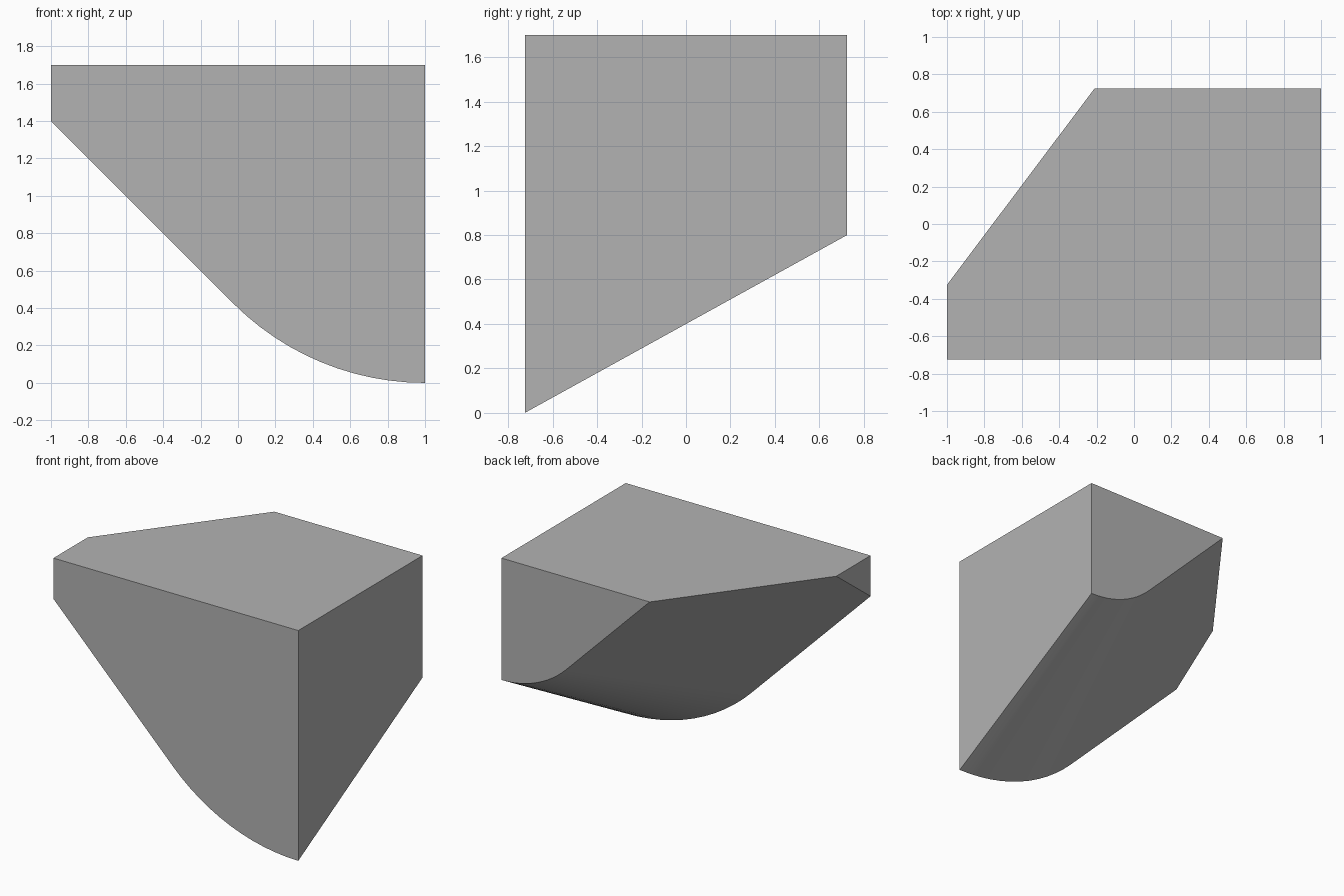
import bpy
import bmesh
import math

if "Cube" in bpy.data.objects:
    bpy.data.objects.remove(bpy.data.objects["Cube"])

HALF_DEPTH = 0.725
TOP = 1.70
STEPS = 12

grey = bpy.data.materials.new("neutral grey")
grey.diffuse_color = (0.448, 0.448, 0.448, 1)
grey.use_nodes = True
grey.node_tree.nodes["Principled BSDF"].inputs["Base Color"].default_value = grey.diffuse_color


def section(y, base, radius, height=3.0):
    """Rounded underside running into a 45 degree slope, closed by a tall block."""
    pts = [(1, y, height)]
    for i in range(STEPS + 1):
        a = math.radians(45) * i / STEPS
        pts.append((1 - radius * math.sin(a), y, base + radius * (1 - math.cos(a))))
    x, _, z = pts[-1]
    pts.append((-1, y, z + x + 1))
    pts.append((-1, y, height))
    return pts


# Loft between the large front section and the raised, tighter back section
bm = bmesh.new()
front = [bm.verts.new(p) for p in section(-HALF_DEPTH, 0.0, 1.45)]
back = [bm.verts.new(p) for p in section(HALF_DEPTH, 0.8, 0.75)]
n = len(front)
for i in range(n):
    j = (i + 1) % n
    bm.faces.new((front[i], front[j], back[j], back[i]))
bm.faces.new(front)
bm.faces.new(back[::-1])

# Trim flat at the top and cap it
cut = bmesh.ops.bisect_plane(
    bm, geom=bm.verts[:] + bm.edges[:] + bm.faces[:], dist=1e-5,
    plane_co=(0, 0, TOP), plane_no=(0, 0, 1), clear_outer=True)
bmesh.ops.holes_fill(bm, edges=[e for e in bm.edges if e.is_boundary], sides=0)
bmesh.ops.recalc_face_normals(bm, faces=bm.faces[:])

mesh = bpy.data.meshes.new("wedge_block")
bm.to_mesh(mesh)
bm.free()
mesh.materials.append(grey)
block = bpy.data.objects.new("wedge_block", mesh)
bpy.context.collection.objects.link(block)

# Smooth the rounded underside, keep the other edges sharp
bpy.context.view_layer.objects.active = block
block.select_set(True)
bpy.ops.object.shade_smooth_by_angle(angle=math.radians(20))
